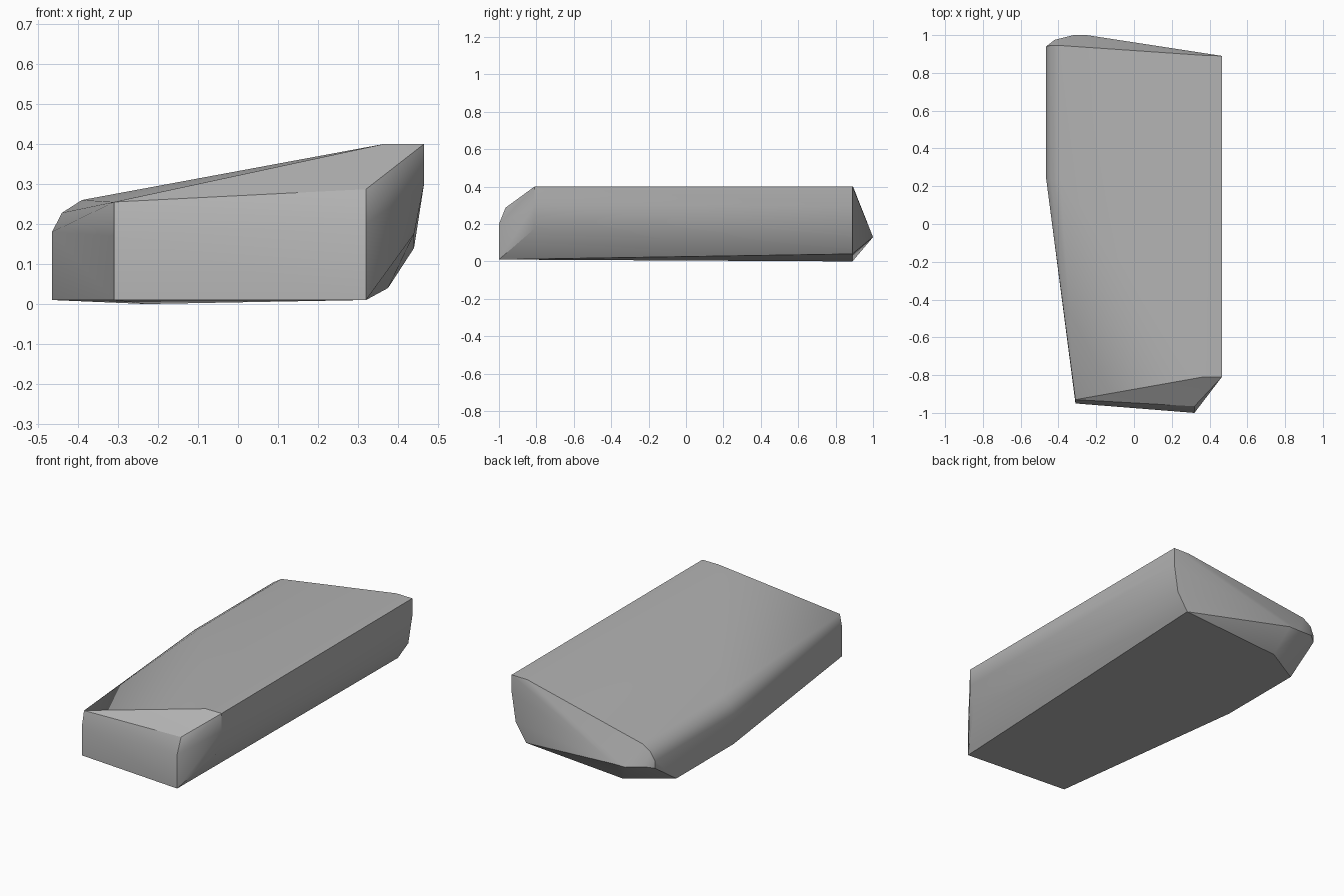
import bpy
import bmesh
import math

if "Cube" in bpy.data.objects:
    bpy.data.objects.remove(bpy.data.objects["Cube"])

# Single stone grey
grey = bpy.data.materials.new("stone_grey")
grey.diffuse_color = (0.45, 0.45, 0.45, 1)
grey.use_nodes = True
grey.node_tree.nodes["Principled BSDF"].inputs["Base Color"].default_value = grey.diffuse_color

points = []


def column(x, *yz):
    """Add corner points that share one x position."""
    points.extend((x, y, z) for y, z in yz)


# Slanted front end
column(-0.31, (-0.95, 0.01), (-0.95, 0.17), (-0.93, 0.255))
column(0.32, (-1.0, 0.01), (-1.0, 0.20), (-0.965, 0.287))

# Long right side, rounded under towards the back
column(0.465, (-0.81, 0.40), (-0.81, 0.30), (0.89, 0.40), (0.89, 0.30))
column(0.44, (-0.81, 0.175), (0.89, 0.14))
column(0.375, (0.89, 0.04))
column(0.365, (-0.81, 0.40), (0.893, 0.40))

# Left side with a chamfered top edge
column(-0.465, (0.24, 0.01), (0.75, 0.01), (0.24, 0.18), (0.94, 0.14), (0.94, 0.18))
column(-0.44, (0.24, 0.228), (0.945, 0.228))
column(-0.39, (0.24, 0.26), (0.945, 0.26))

# Blunt back nose and lowest underside corner
column(-0.42, (0.975, 0.15))
column(-0.32, (1.0, 0.13))
column(-0.25, (1.0, 0.13))
column(-0.23, (0.89, 0.0))

# Wrap the corners in a faceted solid
bm = bmesh.new()
for p in points:
    bm.verts.new(p)
hull = bmesh.ops.convex_hull(bm, input=bm.verts[:])
loose = [v for v in bm.verts if not v.link_faces]
bmesh.ops.delete(bm, geom=loose, context='VERTS')
bmesh.ops.dissolve_limit(bm, angle_limit=math.radians(0.5),
                         verts=bm.verts[:], edges=bm.edges[:])
bmesh.ops.recalc_face_normals(bm, faces=bm.faces[:])

mesh = bpy.data.meshes.new("stone_block")
bm.to_mesh(mesh)
bm.free()
mesh.materials.append(grey)
block = bpy.data.objects.new("stone_block", mesh)
bpy.context.collection.objects.link(block)

# Soften the shallow bevels, keep the main edges crisp
bpy.context.view_layer.objects.active = block
block.select_set(True)
bpy.ops.object.shade_smooth_by_angle(angle=math.radians(30))
